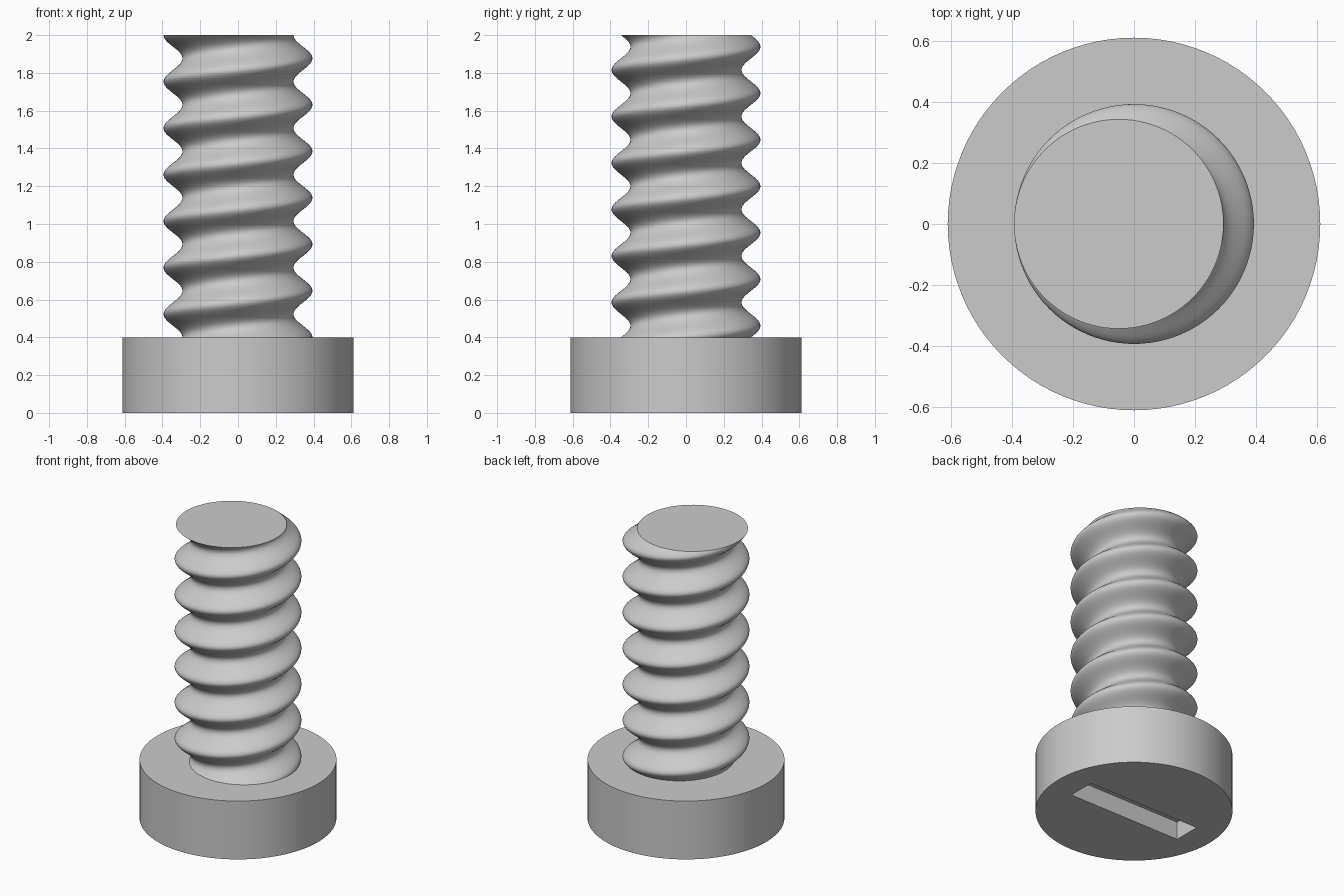
import bpy
import bmesh
from math import cos, sin, tau, radians

HEAD_RADIUS, HEAD_TOP, TOTAL_HEIGHT = 0.612, 0.4, 2.0
SHAFT_RADIUS, THREAD_OFFSET, TURNS = 0.344, 0.05, 6.5
SLOT_SIZE = (0.857, 0.188, 0.123)
SEGMENTS, SLICES_PER_TURN = 96, 36

if "Cube" in bpy.data.objects:
    bpy.data.objects.remove(bpy.data.objects["Cube"], do_unlink=True)

# Plain grey metal
grey = bpy.data.materials.new("grey_metal")
grey.use_nodes = True
grey.diffuse_color = (0.6, 0.6, 0.6, 1)
grey.node_tree.nodes["Principled BSDF"].inputs["Base Color"].default_value = grey.diffuse_color


def select_only(obj):
    bpy.ops.object.select_all(action="DESELECT")
    obj.select_set(True)
    bpy.context.view_layer.objects.active = obj


def finish(obj):
    select_only(obj)
    bpy.ops.object.shade_smooth_by_angle(angle=radians(30))


# Head: a plain cylinder
bpy.ops.mesh.primitive_cylinder_add(vertices=SEGMENTS, radius=HEAD_RADIUS, depth=HEAD_TOP,
                                    location=(0, 0, HEAD_TOP / 2))
head = bpy.context.object
head.name = "screw_head"
head.data.materials.append(grey)

# Driver slot cut into the underside of the head
bpy.ops.mesh.primitive_cube_add(size=1, location=(0, 0, 0))
cutter = bpy.context.object
cutter.name = "slot_cutter"
cutter.hide_render = True
cutter.scale = (SLOT_SIZE[0], SLOT_SIZE[1], SLOT_SIZE[2] * 2)
cutter.data.materials.append(grey)
select_only(head)
cut = head.modifiers.new("driver_slot", "BOOLEAN")
cut.operation, cut.solver, cut.object = "DIFFERENCE", "EXACT", cutter
bpy.ops.object.modifier_apply(modifier=cut.name)
bpy.data.objects.remove(cutter, do_unlink=True)
finish(head)

# Threaded shaft: an off-centre circle swept upward while it twists
pitch = (TOTAL_HEIGHT - HEAD_TOP) / TURNS
step = pitch / SLICES_PER_TURN
sunk = 3  # slices hidden inside the head
bm = bmesh.new()
rings = []
for i in range(-sunk, round(TURNS * SLICES_PER_TURN) + 1):
    twist = tau * i / SLICES_PER_TURN
    cx, cy = THREAD_OFFSET * cos(twist), THREAD_OFFSET * sin(twist)
    rings.append([bm.verts.new((cx + SHAFT_RADIUS * cos(tau * k / SEGMENTS),
                                cy + SHAFT_RADIUS * sin(tau * k / SEGMENTS),
                                HEAD_TOP + i * step)) for k in range(SEGMENTS)])
for low, high in zip(rings, rings[1:]):
    for k in range(SEGMENTS):
        n = (k + 1) % SEGMENTS
        bm.faces.new((low[k], low[n], high[n], high[k]))
bm.faces.new(rings[-1])
bm.faces.new(rings[0][::-1])
mesh = bpy.data.meshes.new("threaded_shaft")
bm.to_mesh(mesh)
bm.free()
shaft = bpy.data.objects.new("threaded_shaft", mesh)
bpy.context.collection.objects.link(shaft)
mesh.materials.append(grey)
finish(shaft)
